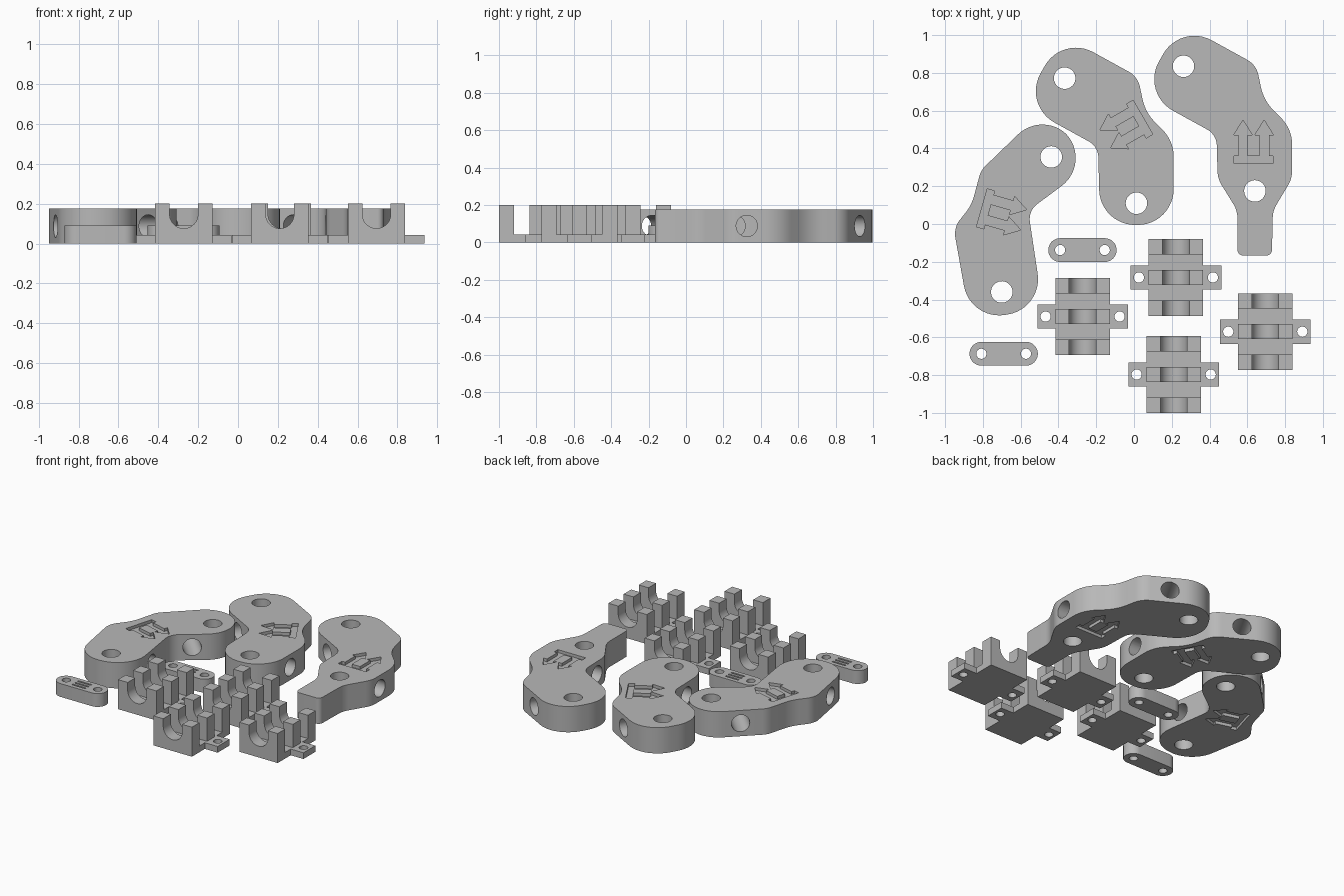
import bpy
import bmesh
from math import pi, cos, sin, tan, radians
from mathutils import Vector, Matrix

cube = bpy.data.objects.get("Cube")
if cube:
    bpy.data.objects.remove(cube, do_unlink=True)

grey = bpy.data.materials.new("plain_grey")
grey.use_nodes = True
grey.diffuse_color = (0.48, 0.48, 0.48, 1)
grey.node_tree.nodes["Principled BSDF"].inputs["Base Color"].default_value = grey.diffuse_color

ARM_HEIGHT = 0.175
LINK_HEIGHT = 0.09
BASE_HEIGHT = 0.042
BLOCK_HEIGHT = 0.2


def prism(name, points, height, matrix=Matrix()):
    """Extrude a flat outline along its local z, then place it."""
    bm = bmesh.new()
    face = bm.faces.new([bm.verts.new((p[0], p[1], 0)) for p in points])
    moved = bmesh.ops.extrude_face_region(bm, geom=[face])["geom"]
    verts = [v for v in moved if isinstance(v, bmesh.types.BMVert)]
    bmesh.ops.translate(bm, verts=verts, vec=(0, 0, height))
    bmesh.ops.recalc_face_normals(bm, faces=bm.faces)
    bm.transform(matrix)
    mesh = bpy.data.meshes.new(name)
    bm.to_mesh(mesh)
    bm.free()
    mesh.materials.append(grey)
    obj = bpy.data.objects.new(name, mesh)
    bpy.context.collection.objects.link(obj)
    return obj


def arc(cx, cy, r, start, end, steps):
    return [(cx + r * cos(start + (end - start) * i / steps),
             cy + r * sin(start + (end - start) * i / steps)) for i in range(steps + 1)]


def rect(x0, x1, y0, y1):
    return [(x0, y0), (x1, y0), (x1, y1), (x0, y1)]


def rounded(corners, steps=12):
    """Fillet every corner (x, y, radius) of a polygon."""
    out = []
    for i, (x, y, r) in enumerate(corners):
        p = Vector((x, y))
        a = (Vector(corners[i - 1][:2]) - p).normalized()
        b = (Vector(corners[(i + 1) % len(corners)][:2]) - p).normalized()
        half = a.angle(b) / 2
        centre = p + (a + b).normalized() * (r / sin(half))
        start = p + a * (r / tan(half)) - centre
        end = p + b * (r / tan(half)) - centre
        sweep = start.angle_signed(end)
        for k in range(steps + 1):
            t = -sweep * k / steps
            out.append(centre + Matrix.Rotation(t, 2) @ start)
    return out


def round_cutter(r, length, matrix):
    circle = arc(0, 0, r, 0, 2 * pi, 32)[:-1]
    return prism("hole_cutter", circle, length, matrix @ Matrix.Translation((0, 0, -length / 2)))


def cut(obj, cutters):
    bpy.context.view_layer.objects.active = obj
    for cutter in cutters:
        cutter.hide_render = True
        mod = obj.modifiers.new("cut", "BOOLEAN")
        mod.operation = "DIFFERENCE"
        mod.solver = "EXACT"
        mod.object = cutter
        bpy.ops.object.modifier_apply(modifier=mod.name)
        bpy.data.objects.remove(cutter, do_unlink=True)


def finish(obj):
    bpy.ops.object.select_all(action="DESELECT")
    obj.select_set(True)
    bpy.context.view_layer.objects.active = obj
    bpy.ops.object.shade_smooth_by_angle(angle=radians(30))


def arrow_cutters(x, y, angle):
    """Twin arrows on a bar, sunk into the top and the bottom."""
    cutters = []
    for z in (-0.02, ARM_HEIGHT - 0.02):
        place = Matrix.Translation((x, y, z)) @ Matrix.Rotation(radians(angle), 4, "Z")
        cutters.append(prism("bar_cutter", rect(-0.104, 0.104, -0.02, 0.02), 0.04, place))
        for side in (-0.056, 0.056):
            half = [(0.025, 0.015), (0.025, 0.13), (0.05, 0.13)]
            shape = half + [(0, 0.21)] + [(-px, py) for px, py in reversed(half)]
            cutters.append(prism("arrow_cutter", [(side + px, py) for px, py in shape], 0.04, place))
    return cutters


def arm(name, corners, holes, arrow):
    """Bent arm; each hole is (x, y, heading to the elbow in degrees)."""
    body = prism(name, rounded(corners), ARM_HEIGHT)
    cutters = arrow_cutters(*arrow)
    for x, y, heading in holes:
        spin = Matrix.Rotation(radians(heading), 4, "Z")
        place = Matrix.Translation((x, y, ARM_HEIGHT / 2)) @ spin
        cutters.append(round_cutter(0.057, 0.4, place))
        side = place @ Matrix.Translation((0.15, 0, 0)) @ Matrix.Rotation(pi / 2, 4, "X")
        cutters.append(round_cutter(0.057, 0.6, side))
    cut(body, cutters)
    finish(body)


# Upper half shared by the middle and right arms
upper = [(0.21, 0.44, 0.2), (0.06, 0.59, 0.25), (0.02, 0.78, 0.12),
         (-0.38, 1.0, 0.19), (-0.59, 0.63, 0.19), (-0.19, 0.41, 0.1)]
arm("middle_arm", [(-0.18, -0.005, 0.19), (0.21, -0.005, 0.19)] + upper,
    [(0.013, 0.11, 90), (-0.367, 0.772, -30)], (0.03, 0.555, 120))

# Right arm ends in a narrow neck
neck = [(0.443, 0.24, 0.15), (0.548, 0.07, 0.15), (0.548, -0.167, 0.03),
        (0.73, -0.167, 0.03), (0.735, 0.07, 0.15), (0.837, 0.24, 0.15)]
arm("right_arm", neck + [(x + 0.627, y + 0.063, r) for x, y, r in upper],
    [(0.64, 0.175, 90), (0.262, 0.835, -30)], (0.633, 0.34, 0))

arm("left_arm",
    [(-0.868, -0.51, 0.19), (-0.482, -0.45, 0.19), (-0.56, 0.07, 0.1), (-0.21, 0.33, 0.185),
     (-0.484, 0.6, 0.185), (-0.81, 0.285, 0.12), (-0.86, 0.1, 0.25), (-0.955, -0.02, 0.12)],
    [(-0.70, -0.36, 99), (-0.438, 0.355, 224)], (-0.786, 0.08, -106))

# Small connecting links with shallow grip slots
for name, x, y in (("back_link", -0.273, -0.138), ("front_link", -0.69, -0.687)):
    outline = arc(0.118, 0, 0.063, -pi / 2, pi / 2, 16) + arc(-0.118, 0, 0.063, pi / 2, 3 * pi / 2, 16)
    place = Matrix.Translation((x, y, 0))
    link = prism(name, outline, LINK_HEIGHT, place)
    cutters = [round_cutter(0.027, 0.4, place @ Matrix.Translation((s * 0.118, 0, 0))) for s in (-1, 1)]
    for row in (-0.03, 0, 0.03):
        slot = rect(-0.05, 0.05, row - 0.006, row + 0.006)
        cutters.append(prism("slot_cutter", slot, 0.02, place @ Matrix.Translation((0, 0, LINK_HEIGHT - 0.006))))
    cut(link, cutters)
    finish(link)

# Bearing blocks: cross-shaped base with three cradle walls
half_w, half_l, tab_w, tab_l = 0.144, 0.203, 0.24, 0.064
quarter = [(half_w, half_l), (half_w, tab_l), (tab_w, tab_l)]
right_side = quarter + [(x, -y) for x, y in reversed(quarter)]
cross = right_side + [(-x, -y) for x, y in right_side]
cradle = ([(-half_w, 0.02), (half_w, 0.02), (half_w, BLOCK_HEIGHT), (0.071, BLOCK_HEIGHT)]
          + arc(0, 0.147, 0.071, 0, -pi, 24) + [(-0.071, BLOCK_HEIGHT), (-half_w, BLOCK_HEIGHT)])
blocks = {"back": (0.222, -0.283), "left": (-0.272, -0.49),
          "right": (0.695, -0.57), "front": (0.21, -0.797)}
for side, (x, y) in blocks.items():
    place = Matrix.Translation((x, y, 0))
    base = prism(side + "_block_base", cross, BASE_HEIGHT, place)
    cut(base, [round_cutter(0.027, 0.4, place @ Matrix.Translation((s * 0.196, 0, 0))) for s in (-1, 1)])
    finish(base)
    for label, start, end in (("front", -half_l, -0.122), ("middle", -0.04, 0.04), ("back", 0.122, half_l)):
        stand = place @ Matrix.Translation((0, end, 0)) @ Matrix.Rotation(pi / 2, 4, "X")
        finish(prism(side + "_block_" + label + "_cradle", cradle, end - start, stand))
